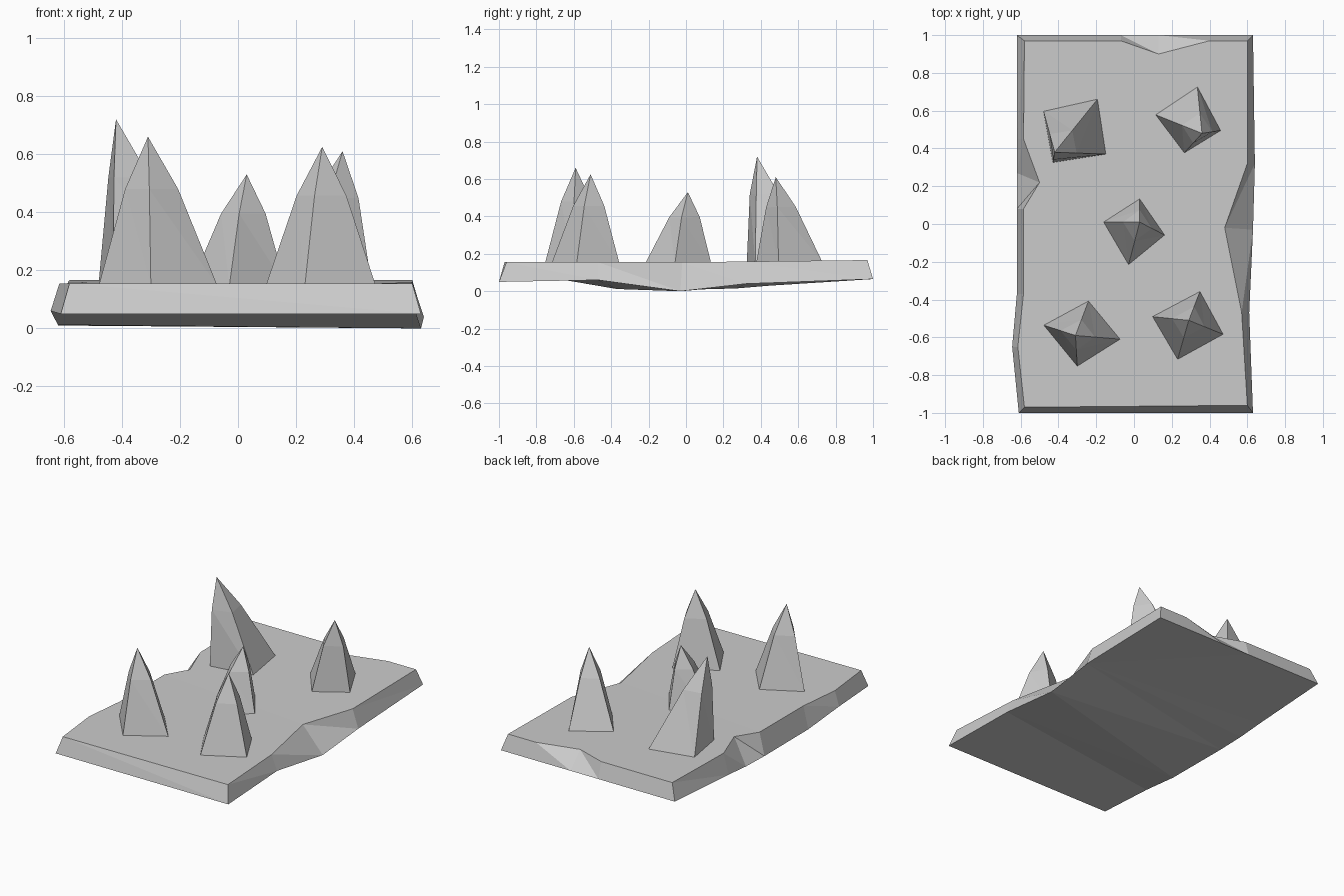
import bpy
import bmesh
from mathutils import Vector

# Remove the default cube
default_cube = bpy.data.objects.get("Cube")
if default_cube:
    bpy.data.objects.remove(default_cube, do_unlink=True)


def make_material(name, colour):
    material = bpy.data.materials.new(name)
    material.use_nodes = True
    material.diffuse_color = colour
    material.node_tree.nodes["Principled BSDF"].inputs["Base Color"].default_value = colour
    return material


stone_grey = make_material("stone grey", (0.6, 0.6, 0.6, 1))


def finish_object(name, bm):
    """Turn a bmesh into a flat shaded stone object."""
    bmesh.ops.recalc_face_normals(bm, faces=bm.faces[:])
    mesh = bpy.data.meshes.new(name)
    bm.to_mesh(mesh)
    bm.free()
    mesh.materials.append(stone_grey)
    part = bpy.data.objects.new(name, mesh)
    bpy.context.collection.objects.link(part)
    return part


def surface_height(y):
    """The slab surface rises slightly towards the back."""
    return 0.155 + 0.012 * max(y, 0)


def join_rings(bm, lower, upper):
    """Bridge two equal closed rings with triangle pairs."""
    count = len(lower)
    for i in range(count):
        j = (i + 1) % count
        bm.faces.new((lower[i], lower[j], upper[i]))
        bm.faces.new((lower[j], upper[j], upper[i]))


# Chipped slab rim: lower corner (x, y, z) and the matching upper corner (x, y)
rim = [
    ((-.61, -1, .05), (-.58, -.97)),
    ((.63, -1, .05), (.6, -.96)),
    ((.61, -.47, .06), (.57, -.47)),
    ((.63, -.03, 0), (.48, -.02)),
    ((.64, .32, .04), (.6, .32)),
    ((.63, 1, .065), (.6, .97)),
    ((.4, 1, .065), (.4, .97)),
    ((.13, 1, .065), (.13, .9)),
    ((-.07, 1, .065), (-.07, .97)),
    ((-.62, 1, .065), (-.58, .97)),
    ((-.62, .45, .03), (-.585, .45)),
    ((-.62, .27, .015), (-.5, .22)),
    ((-.62, .08, .01), (-.585, .08)),
    ((-.62, -.37, .012), (-.585, -.37)),
    ((-.645, -.65, .06), (-.615, -.65)),
]


def build_slab():
    bm = bmesh.new()
    lower = [bm.verts.new(bottom) for bottom, top in rim]
    upper = [bm.verts.new((x, y, surface_height(y))) for bottom, (x, y) in rim]
    join_rings(bm, lower, upper)
    caps = [bm.faces.new(lower[::-1]), bm.faces.new(upper)]
    bmesh.ops.triangulate(bm, faces=caps)
    finish_object("stone_slab", bm)


def build_spike(name, tip, corners):
    """Four sided spike, bulging slightly outwards below its tip."""
    bm = bmesh.new()
    tip = Vector(tip)
    base, shoulder = [], []
    for x, y in corners:
        foot = Vector((x, y, surface_height(y) - 0.01))
        outward = Vector((x - tip.x, y - tip.y, 0)).normalized()
        base.append(bm.verts.new(foot))
        shoulder.append(bm.verts.new(tip.lerp(foot, 0.35) + outward * 0.02))
    join_rings(bm, base, shoulder)
    point = bm.verts.new(tip)
    for i, vert in enumerate(shoulder):
        bm.faces.new((vert, shoulder[(i + 1) % len(shoulder)], point))
    bm.faces.new(base[::-1])
    finish_object(name, bm)


build_slab()

# Spikes: tip, then base corners going round from the left end
build_spike("back_right_spike", (-.42, .38, .72),
            [(-.48, .6), (-.43, .325), (-.145, .37), (-.19, .665)])
build_spike("back_left_spike", (.36, .48, .61),
            [(.11, .58), (.265, .375), (.46, .495), (.335, .73)])
build_spike("middle_spike", (.03, .01, .53),
            [(-.165, .01), (-.03, -.22), (.165, -.06), (.03, .135)])
build_spike("front_right_spike", (-.31, -.59, .66),
            [(-.48, -.535), (-.3, -.755), (-.07, -.61), (-.24, -.405)])
build_spike("front_left_spike", (.29, -.51, .625),
            [(.095, -.49), (.23, -.72), (.475, -.585), (.35, -.355)])
